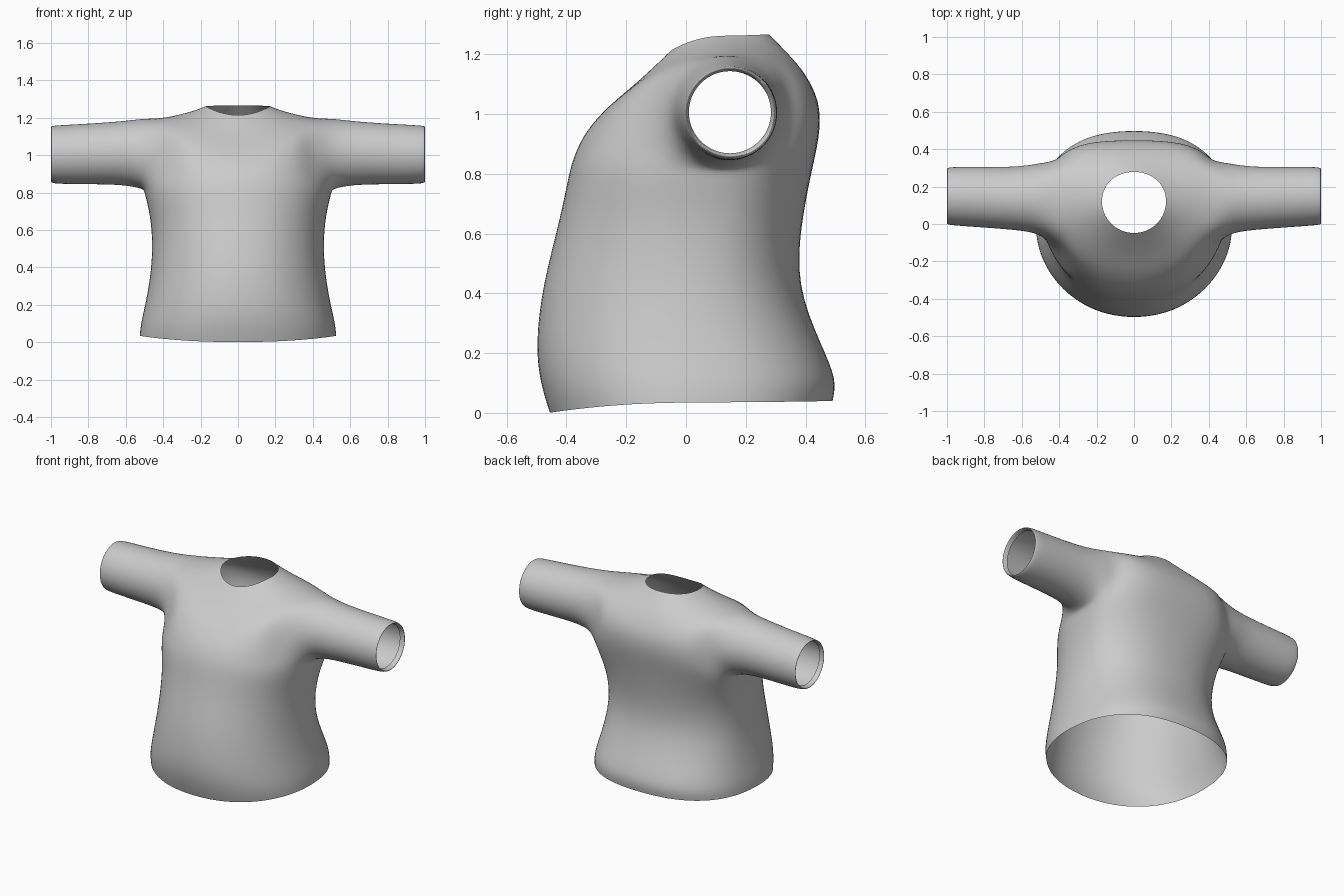
import bpy, bmesh
from math import sin, cos, pi, radians

if "Cube" in bpy.data.objects:
    bpy.data.objects.remove(bpy.data.objects["Cube"], do_unlink=True)

COLS = 12                   # columns round half of the torso, front to back
C0, C1 = 4, 8               # columns spanned by the armhole
R0, R1 = 5, 9               # rings spanned by the armhole

# Torso rings, hem to neck: half width, side (y, z), front (y, z), back (y, z),
# roundness of the front and back halves (1 is an ellipse, less is squarer)
RINGS = [
    (0.53, (0.00, 0.035), (-0.46, 0.00), (0.495, 0.04), (0.92, 0.83)),
    (0.525, (0.00, 0.10), (-0.49, 0.09), (0.51, 0.11), (0.92, 0.83)),
    (0.495, (0.00, 0.22), (-0.51, 0.22), (0.46, 0.22), (0.94, 0.85)),
    (0.46, (0.01, 0.43), (-0.485, 0.43), (0.37, 0.43), (0.95, 0.88)),
    (0.465, (0.06, 0.65), (-0.425, 0.65), (0.39, 0.65), (0.92, 0.85)),
    (0.505, (0.11, 0.80), (-0.395, 0.81), (0.43, 0.84), (0.87, 0.75)),
    (0.48, (0.13, 0.90), (-0.375, 0.87), (0.445, 0.91), (0.85, 0.68)),
    (0.455, (0.14, 1.00), (-0.345, 0.93), (0.452, 0.98), (0.83, 0.64)),
    (0.44, (0.14, 1.10), (-0.305, 0.98), (0.445, 1.04), (0.83, 0.64)),
    (0.42, (0.14, 1.20), (-0.255, 1.03), (0.425, 1.09), (0.85, 0.70)),
    (0.31, (0.14, 1.22), (-0.17, 1.10), (0.39, 1.15), (0.92, 0.82)),
    (0.225, (0.13, 1.242), (-0.095, 1.17), (0.335, 1.21), (1.0, 0.9)),
    (0.173, (0.12, 1.262), (-0.05, 1.213), (0.28, 1.267), (1.0, 0.95)),
]

# Sleeve rings: x, centre (y, z), radius; the last one is the turned-in lip
SLEEVE = [
    (0.50, (0.137, 1.008), 0.193),
    (0.61, (0.136, 1.012), 0.174),
    (0.78, (0.142, 1.007), 0.166),
    (0.96, (0.149, 1.003), 0.161),
    (1.00, (0.149, 1.004), 0.155),
    (1.00, (0.148, 1.005), 0.148),
    (0.97, (0.147, 1.006), 0.141),
]


def torso_point(ring, col):
    """Point on a ring that leans from the side to its front and back."""
    width, side, front, back, powers = ring
    a = -pi / 2 + pi * col / COLS
    end, power = (front, powers[0]) if a < 0 else (back, powers[1])
    s = abs(sin(a)) ** power
    x = 0 if col in (0, COLS) else width * cos(a) ** power
    return (x, side[0] + (end[0] - side[0]) * s,
            side[1] + (end[1] - side[1]) * s * s)


bm = bmesh.new()

# Torso half, leaving the armhole open
grid = [[bm.verts.new(torso_point(r, c)) for c in range(COLS + 1)] for r in RINGS]
for r in range(len(RINGS) - 1):
    for c in range(COLS):
        if not (R0 <= r < R1 and C0 <= c < C1):
            bm.faces.new((grid[r][c], grid[r][c + 1], grid[r + 1][c + 1], grid[r + 1][c]))

# Sleeve grown from the rim of the armhole
rim = [grid[R0][c] for c in range(C0, C1)]
rim += [grid[r][C1] for r in range(R0, R1)]
rim += [grid[R1][c] for c in range(C1, C0, -1)]
rim += [grid[r][C0] for r in range(R1, R0, -1)]
n = len(rim)
for x, (cy, cz), rad in SLEEVE:
    angles = [radians(-135) + 2 * pi * i / n for i in range(n)]
    loop = [bm.verts.new((x, cy + rad * cos(a), cz + rad * sin(a))) for a in angles]
    for i in range(n):
        j = (i + 1) % n
        bm.faces.new((rim[i], rim[j], loop[j], loop[i]))
    rim = loop

# Remove the unused points inside the armhole
bmesh.ops.delete(bm, geom=[v for v in bm.verts if not v.link_faces], context='VERTS')
for f in bm.faces:
    f.smooth = True

mesh = bpy.data.meshes.new("shirt")
bm.to_mesh(mesh)
bm.free()
shirt = bpy.data.objects.new("shirt", mesh)
bpy.context.collection.objects.link(shirt)

# Mirror the half and round it off
mirror = shirt.modifiers.new("mirror", 'MIRROR')
mirror.use_clip = True
mirror.merge_threshold = 0.001
subdivision = shirt.modifiers.new("subdivision", 'SUBSURF')
subdivision.levels = subdivision.render_levels = 2

# Plain grey cloth
cloth = bpy.data.materials.new("grey cloth")
cloth.use_nodes = True
grey = (0.6, 0.6, 0.6, 1)
cloth.diffuse_color = grey
cloth.node_tree.nodes["Principled BSDF"].inputs["Base Color"].default_value = grey
mesh.materials.append(cloth)
